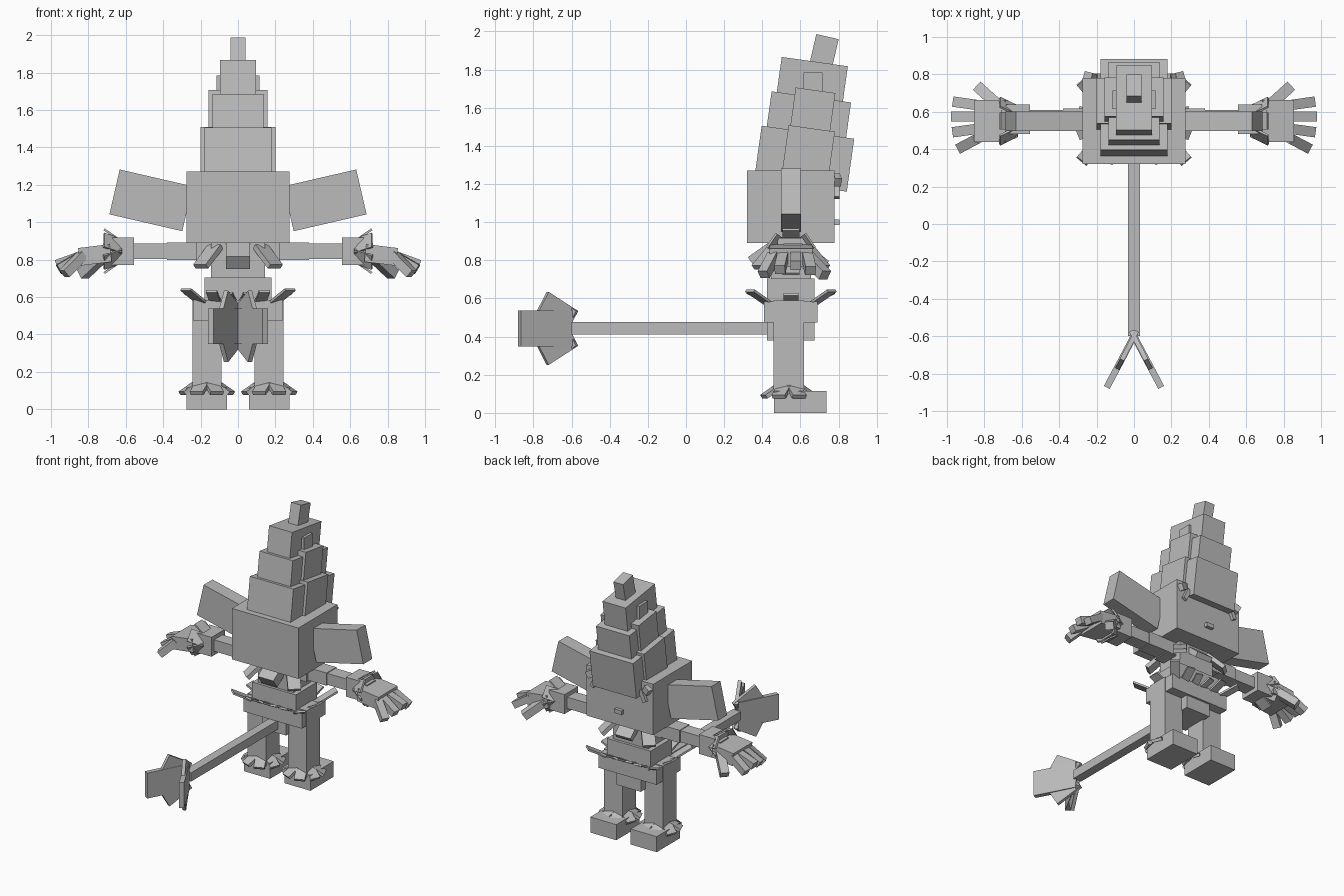
import bpy
from math import radians, cos, sin
from mathutils import Matrix, Vector, Euler

cube = bpy.data.objects.get("Cube")
if cube:
    bpy.data.objects.remove(cube)

grey = bpy.data.materials.new("plain_grey")
grey.use_nodes = True
tone = (.5, .5, .5, 1)
grey.diffuse_color = tone
grey.node_tree.nodes["Principled BSDF"].inputs["Base Color"].default_value = tone

# Landmarks shared by several parts
body_y = .55
arm_z = .845
hip_z = .575
leg_x = .167
tail_z = .443
tail_end = -.6


def box(name, centre, size, pitch=0, roll=0, turn=0):
    """Box given by centre, full size and rotation in degrees about x, y and z."""
    bpy.ops.mesh.primitive_cube_add(size=1)
    part = bpy.context.object
    part.name = name
    rotation = Euler((radians(pitch), radians(roll), radians(turn))).to_matrix().to_4x4()
    scaling = Matrix.Diagonal((*size, 1))
    part.data.transform(Matrix.Translation(centre) @ rotation @ scaling)
    part.data.materials.append(grey)


def pair(name, centre, size, pitch=0, roll=0, turn=0):
    """Box on the left (+x) and its mirror image on the right."""
    x, y, z = centre
    box("left_" + name, centre, size, pitch, roll, turn)
    box("right_" + name, (-x, y, z), size, pitch, -roll, -turn)


def limb(name, root, size, azimuth, rise=0, build=pair):
    """Box growing from its root; size is length, width and thickness."""
    across, up = radians(azimuth), radians(rise)
    direction = Vector((cos(across) * cos(up), sin(across) * cos(up), sin(up)))
    centre = Vector(root) + direction * size[0] / 2
    build(name, centre, size, roll=-rise, turn=azimuth)


# Head, ears and the small face details
box("head", centre=(0, body_y, 1.08), size=(.55, .46, .38))
pair("ear", centre=(.465, body_y, 1.117), size=(.4, .105, .246), roll=-13)
face_y = body_y + .24
pair("outer_brow", centre=(.235, face_y, 1.22), size=(.05, .04, .05), roll=30, turn=15)
pair("inner_brow", centre=(.2, face_y, 1.17), size=(.03, .03, .09), roll=-25)
box("nose", centre=(0, face_y, 1), size=(.06, .03, .03))

# Stepped hat leaning backwards, each tier with a wider band around it
lean = -8
for tier, label in enumerate(("lower", "middle", "upper")):
    width = .36 - tier * .085
    depth = .49 - tier * .07
    y = .62 + tier * .02
    z = 1.333 + tier * .2
    box(label + "_hat", (0, y, z), (width, depth, .28 - tier * .03), pitch=lean)
    if label != "upper":
        box(label + "_hat_band", (0, y + .02, z + .02), (width + .04, depth / 2, .28), pitch=lean)
box("upper_hat_band", centre=(0, .665, 1.72), size=(.23, .1, .13))
box("hat_tip", centre=(0, .725, 1.9), size=(.08, .12, .15), pitch=-13)

# Torso and hips
box("upper_torso", centre=(0, body_y, .79), size=(.29, .21, .22))
box("waist", centre=(0, body_y, .645), size=(.36, .25, .12))
box("hips", centre=(0, body_y, .53), size=(.48, .28, .11))
box("loin", centre=(0, body_y, .43), size=(.2, .25, .1))
pair("shoulder", centre=(.18, body_y, arm_z), size=(.09, .13, .11))

# Collar flaps around the neck
collar_z = .87
limb("front_collar", (0, body_y - .08, collar_z), (.15, .13, .08), azimuth=-90, rise=-35, build=box)
limb("back_collar", (0, body_y + .08, collar_z), (.14, .13, .04), azimuth=90, rise=-40, build=box)

# Mirrored front and back: collar corners and a leaf skirt pointing up and outwards
for label, side in (("front", -1), ("back", 1)):
    limb(label + "_collar_flap", (.12, body_y + side * .08, collar_z), (.16, .09, .03),
         azimuth=side * 48, rise=-42)
    skirt_y = body_y + side * .12
    for leaf, x, length, azimuth in (("corner", .2, .14, 50), ("wide", .12, .12, 78), ("middle", .03, .1, 75)):
        limb(label + "_skirt_" + leaf, (x, skirt_y, hip_z), (length, length / 2, .014),
             azimuth=side * azimuth, rise=28)
limb("skirt_side", (.2, body_y, hip_z), (.1, .08, .014), azimuth=0, rise=28)

# Legs, feet and drooping ankle leaves
pair("leg", centre=(leg_x, body_y - .01, .34), size=(.155, .16, .5))
pair("foot", centre=(leg_x, .6, .058), size=(.215, .275, .116))
leaf_count = 8
for index in range(leaf_count):
    azimuth = (index + .5) * 360 / leaf_count
    outward = Vector((cos(radians(azimuth)), sin(radians(azimuth)), 0))
    root = Vector((leg_x, body_y - .01, .145)) + outward * .05
    limb("ankle_leaf", root, (.11, .075, .022), azimuth, rise=-33)

# Arms, wrists and flared cuffs
pair("upper_arm", centre=(.26, body_y + .01, arm_z), size=(.24, .115, .095))
pair("forearm", centre=(.51, body_y + .01, arm_z), size=(.4, .1, .085))
pair("wrist", centre=(.62, body_y + .01, arm_z), size=(.13, .16, .145))
cuff_count = 6
for index in range(cuff_count):
    angle = (index + .5) * 360 / cuff_count
    across, up = cos(radians(angle)), sin(radians(angle))
    pair("cuff_leaf", (.67, body_y + across * .09, arm_z + up * .085), (.11, .09, .012),
         pitch=angle - 90, roll=-35 * up, turn=30 * across)

# Hands with fanned, drooping fingers
hand_z = arm_z - .02
pair("hand", centre=(.765, body_y, hand_z), size=(.17, .225, .095), roll=7)
fingers = (("first", .085, 8, -32), ("second", .025, 0, -20), ("third", -.04, -8, -30), ("fourth", -.09, -28, -42))
for label, offset, azimuth, rise in fingers:
    limb(label + "_finger", (.83, body_y + offset, hand_z), (.15, .055, .05), azimuth, rise)
limb("thumb", (.72, body_y + .08, hand_z), (.18, .06, .055), azimuth=42, rise=-35)

# Tail with a forked fin and small tilted leaves
tail_start = body_y - .12
box("tail", centre=(0, (tail_start + tail_end) / 2, tail_z), size=(.066, tail_start - tail_end, .065))
limb("tail_fin", (0, tail_end, tail_z), (.31, .035, .19), azimuth=-62)
for label, side in (("upper", 1), ("lower", -1)):
    limb(label + "_tail_leaf", (0, tail_end, tail_z + side * .035), (.2, .025, .13),
         azimuth=-63, rise=side * 30)
